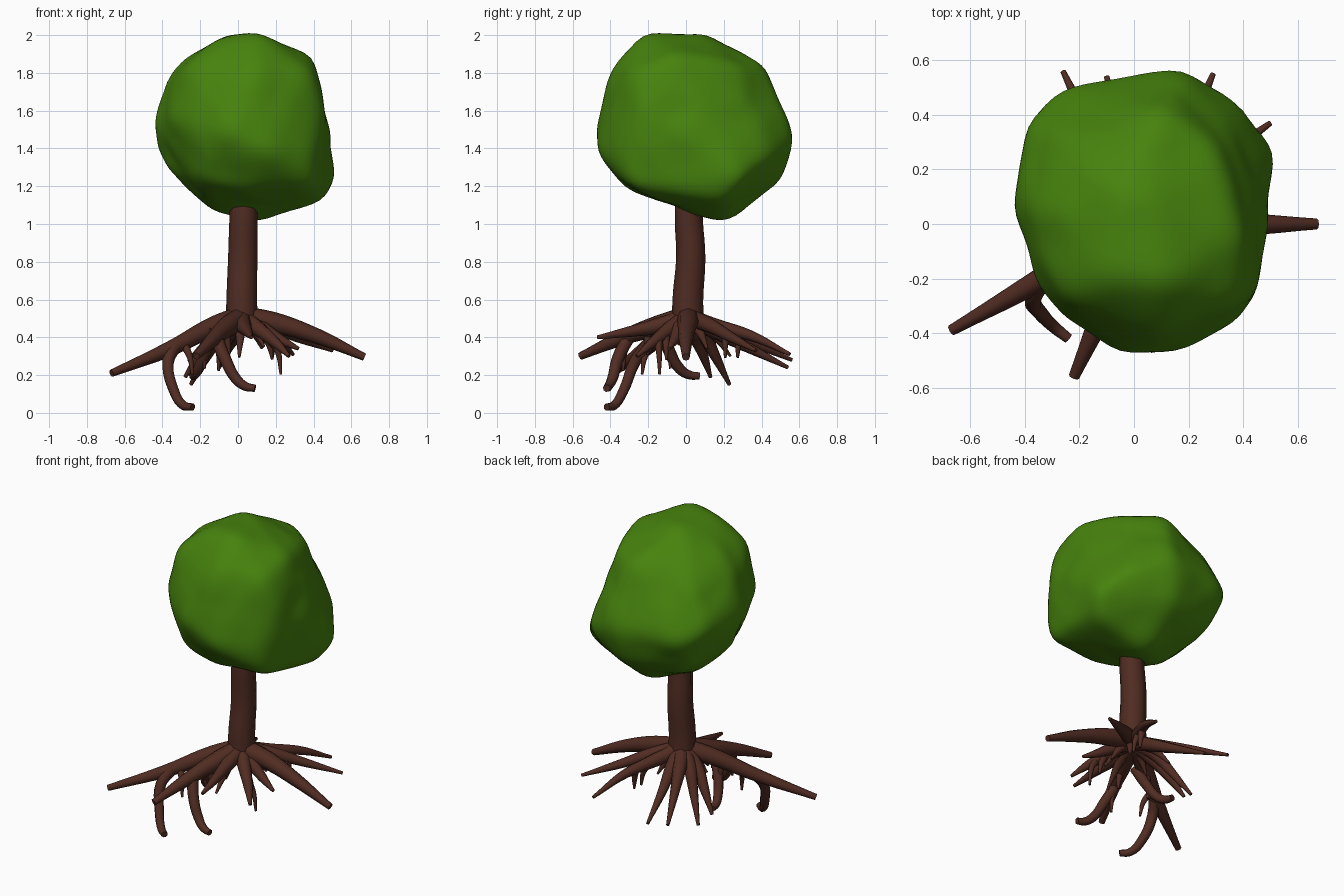
import bpy
import bmesh
import math
import random
from mathutils import Vector, noise
from mathutils.bvhtree import BVHTree

random.seed(4)
old_cube = bpy.data.objects.get("Cube")
if old_cube:
    bpy.data.objects.remove(old_cube, do_unlink=True)


def make_material(name, color):
    mat = bpy.data.materials.new(name)
    mat.use_nodes = True
    mat.diffuse_color = color
    mat.node_tree.nodes["Principled BSDF"].inputs["Base Color"].default_value = color
    return mat


bark = make_material("brown bark", (0.08, 0.025, 0.016, 1))
leaf = make_material("green leaves", (0.062, 0.225, 0.004, 1))


def finish(obj, material, angle):
    """Give an object its material and smooth shading."""
    obj.data.materials.clear()
    obj.data.materials.append(material)
    bpy.ops.object.select_all(action="DESELECT")
    obj.select_set(True)
    bpy.context.view_layer.objects.active = obj
    bpy.ops.object.shade_smooth_by_angle(angle=math.radians(angle))


def tube(name, points, start_radius, end_radius, power=1.0):
    """Sweep a round, tapering tube through the points."""
    curve = bpy.data.curves.new(name, "CURVE")
    curve.dimensions = "3D"
    curve.bevel_depth = 1.0
    curve.bevel_resolution = 2
    curve.resolution_u = 5
    curve.use_fill_caps = True
    spline = curve.splines.new("BEZIER")
    spline.bezier_points.add(len(points) - 1)
    for i, (knot, point) in enumerate(zip(spline.bezier_points, points)):
        t = (i / (len(points) - 1)) ** power
        knot.co = point
        knot.handle_left_type = knot.handle_right_type = "AUTO"
        knot.radius = start_radius + (end_radius - start_radius) * t
    helper = bpy.data.objects.new(name + "_path", curve)
    bpy.context.collection.objects.link(helper)
    depsgraph = bpy.context.evaluated_depsgraph_get()
    mesh = bpy.data.meshes.new_from_object(helper.evaluated_get(depsgraph))
    bpy.data.objects.remove(helper, do_unlink=True)
    mesh.name = name
    obj = bpy.data.objects.new(name, mesh)
    bpy.context.collection.objects.link(obj)
    finish(obj, bark, 50)


# Trunk, slightly bent, running down into the root crown
tube("trunk", [(0.02, 0.01, 0.47), (0.02, 0.01, 0.6), (0.025, 0.025, 0.82),
               (0.03, 0.015, 1.06), (0.04, 0.03, 1.25)], 0.085, 0.07)

# Main roots: points from the crown to the tip
crown = (0.02, 0.01, 0.505)
main_roots = {
    "right_front_root": [(-0.12, -0.07, 0.46), (-0.37, -0.22, 0.335), (-0.67, -0.39, 0.21)],
    "front_root": [(-0.05, -0.15, 0.46), (-0.12, -0.33, 0.40), (-0.22, -0.56, 0.30)],
    "left_root": [(0.2, 0.01, 0.475), (0.42, 0, 0.405), (0.67, 0, 0.295)],
    "left_back_root": [(0.15, 0.11, 0.47), (0.32, 0.24, 0.4), (0.5, 0.37, 0.33)],
    "back_left_root": [(0.1, 0.15, 0.46), (0.2, 0.34, 0.41), (0.29, 0.55, 0.31)],
    "back_right_root": [(-0.06, 0.15, 0.45), (-0.15, 0.33, 0.38), (-0.26, 0.56, 0.28)],
    "back_low_root": [(0, 0.14, 0.44), (-0.05, 0.32, 0.35), (-0.1, 0.54, 0.24)],
    "left_front_root": [(0.1, -0.08, 0.45), (0.2, -0.18, 0.37), (0.27, -0.26, 0.3)],
    "left_short_root": [(0.12, -0.03, 0.45), (0.22, -0.06, 0.39), (0.32, -0.09, 0.34)],
    "front_high_root": [(0.03, -0.15, 0.46), (0.05, -0.3, 0.43), (0.07, -0.47, 0.4)],
    "right_back_root": [(-0.08, 0.08, 0.44), (-0.16, 0.15, 0.31), (-0.25, 0.23, 0.15)],
    "right_low_root": [(-0.1, 0.04, 0.43), (-0.2, 0.09, 0.31), (-0.28, 0.13, 0.19)],
}
thick = ("right_front_root", "front_root", "left_root")
for name, path in main_roots.items():
    if name in thick:
        tube(name, [crown] + path, 0.062, 0.02, 1.7)
    else:
        tube(name, [crown] + path, 0.05, 0.01, 1.5)

# Hooked side roots hanging from the main roots
hooked_roots = {
    "right_hook": [(-0.33, -0.2, 0.36), (-0.37, -0.27, 0.27),
                   (-0.34, -0.33, 0.12), (-0.29, -0.38, 0.04), (-0.24, -0.42, 0.03)],
    "front_hook": [(-0.12, -0.3, 0.41), (-0.07, -0.36, 0.29),
                   (-0.01, -0.39, 0.18), (0.04, -0.41, 0.14), (0.09, -0.42, 0.13)],
    "inner_hook": [(-0.12, -0.13, 0.44), (-0.17, -0.09, 0.33),
                   (-0.21, -0.03, 0.23), (-0.23, 0.02, 0.2), (-0.24, 0.07, 0.195)],
}
for name, path in hooked_roots.items():
    tube(name, path, 0.036, 0.02)

# Thin rootlets fanning down below the crown
for i in range(7):
    turn = math.tau * i / 7 + random.uniform(-0.2, 0.2)
    out = Vector((math.cos(turn), math.sin(turn), 0))
    reach = random.uniform(0.14, 0.27)
    drop = random.uniform(0.12, 0.23)
    middle = Vector(crown) + out * reach * 0.55 - Vector((0, 0, drop * 0.4))
    tip = Vector(crown) + out * reach - Vector((0, 0, drop))
    tube(f"rootlet_{i + 1}", [crown, middle, tip], 0.045, 0.007)

# Short fibres dropping from some of the main roots
for name in ("right_front_root", "front_root", "left_front_root", "back_left_root"):
    first, second = Vector(main_roots[name][0]), Vector(main_roots[name][1])
    for t in (0.3, 0.7):
        start = first.lerp(second, t)
        side = Vector((random.uniform(-0.05, 0.05), random.uniform(-0.05, 0.05), 0))
        bend = start + side - Vector((0, 0, 0.07))
        tip = start + side * 1.4 - Vector((0, 0, random.uniform(0.12, 0.2)))
        tube(f"{name}_fibre_{int(t * 10)}", [start, bend, tip], 0.026, 0.007)

# Crown of leaves: a boxy hull around its corners, softened and made lumpy
corners = [
    (-.44, .05, 1.56), (-.43, .1, 1.4), (-.38, .08, 1.3), (-.39, .05, 1.75),
    (-.4, .38, 1.5), (-.3, .49, 1.45), (0, .54, 1.5), (.2, .58, 1.45),
    (.41, .43, 1.36), (.52, .28, 1.24), (.48, 0, 1.45), (.46, -.24, 1.6),
    (.38, -.35, 1.4), (.16, -.48, 1.38), (-.05, -.49, 1.48), (-.22, -.37, 1.5),
    (-.35, -.23, 1.55), (.1, .05, 2), (.1, -.22, 2.01), (-.08, -.2, 1.99),
    (-.05, .14, 2), (-.29, .05, 1.87), (.4, -.05, 1.89), (.3, .27, 1.84),
    (.1, .42, 1.84), (-.25, .3, 1.79), (.1, -.39, 1.84), (-.26, -.28, 1.82),
    (.37, -.29, 1.82), (.1, .2, 1), (.1, .5, 1.22), (.45, .2, 1.12),
    (-.31, .1, 1.23), (-.16, .05, 1.08), (.05, -.32, 1.19), (.4, -.3, 1.2),
    (-.2, -.28, 1.23), (-.26, .37, 1.23),
]
hull = bmesh.new()
for corner in corners:
    hull.verts.new(corner)
bmesh.ops.convex_hull(hull, input=hull.verts[:])
tree = BVHTree.FromBMesh(hull)
hull.free()
center = Vector((0.03, 0.05, 1.5))
bm = bmesh.new()
bmesh.ops.create_icosphere(bm, subdivisions=5, radius=1.0)
for vert in bm.verts:
    direction = vert.co.normalized()
    surface = tree.ray_cast(center + direction * 2, -direction)[0]
    vert.co = surface + direction * (0.004 + 0.016 * noise.noise(direction * 3.5))
for step in range(4):
    bmesh.ops.smooth_vert(bm, verts=bm.verts, factor=0.5,
                          use_axis_x=True, use_axis_y=True, use_axis_z=True)
mesh = bpy.data.meshes.new("leaf_crown")
bm.to_mesh(mesh)
bm.free()
leaf_crown = bpy.data.objects.new("leaf_crown", mesh)
bpy.context.collection.objects.link(leaf_crown)
finish(leaf_crown, leaf, 60)
